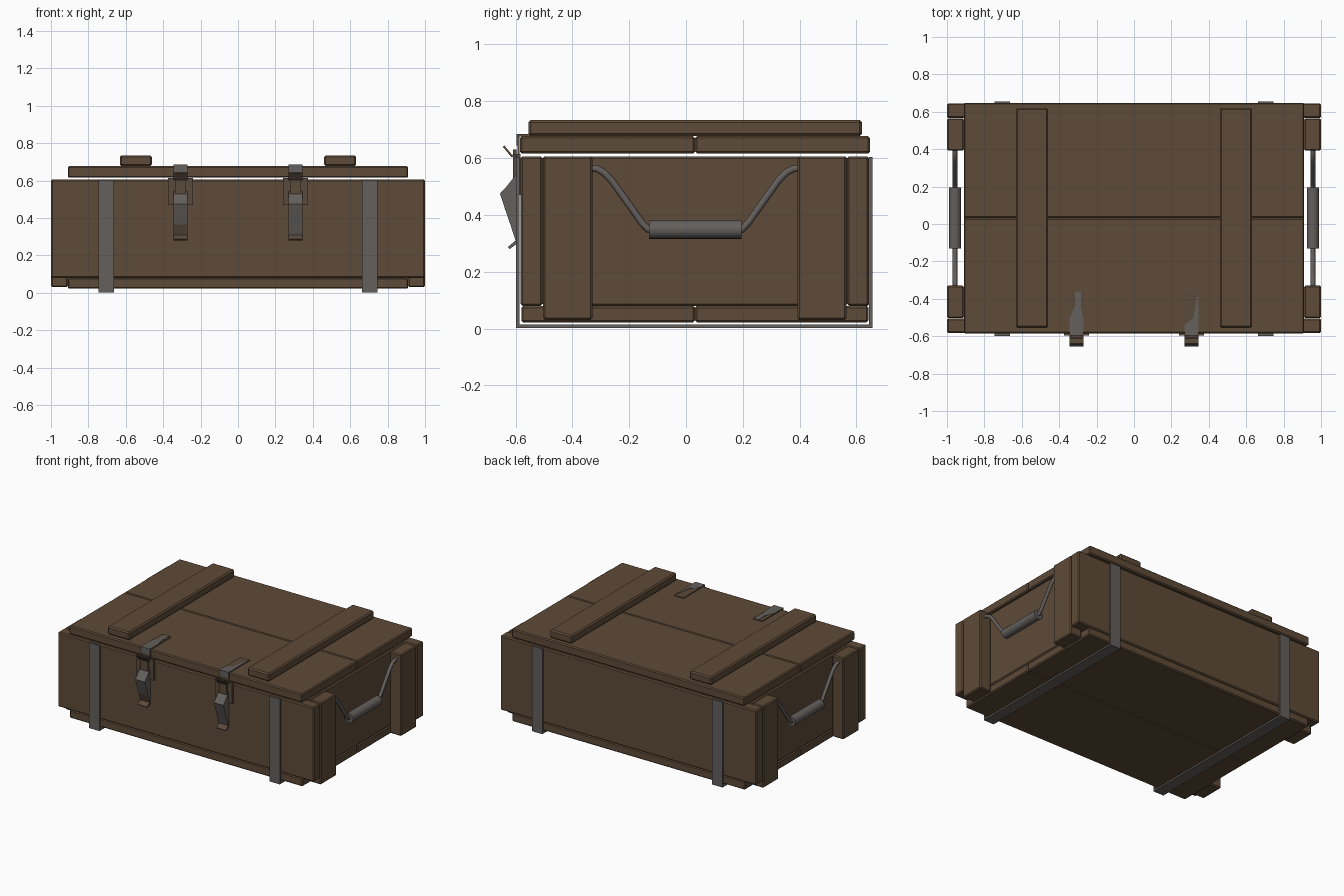
import bpy, bmesh, math
from mathutils import Vector

if "Cube" in bpy.data.objects:
    bpy.data.objects.remove(bpy.data.objects["Cube"])


def mat(name, c):
    m = bpy.data.materials.new(name)
    m.diffuse_color = (*c, 1)
    m.use_nodes = True
    m.node_tree.nodes["Principled BSDF"].inputs["Base Color"].default_value = m.diffuse_color
    return m


WOOD = mat("brown wood", (0.113, 0.070, 0.040))
STEEL = mat("worn grey steel", (0.125, 0.115, 0.108))
RUST = mat("rusty brown steel", (0.100, 0.067, 0.043))
YC = 0.032  # middle of the box in depth


def make(name, bm, *mats):
    bmesh.ops.recalc_face_normals(bm, faces=bm.faces)
    me = bpy.data.meshes.new(name)
    bm.to_mesh(me)
    bm.free()
    ob = bpy.data.objects.new(name, me)
    for m in mats:
        me.materials.append(m)
    bpy.context.collection.objects.link(ob)
    return ob


def box(name, x, y, z, m=WOOD, bevel=0.007):
    bm = bmesh.new()
    bmesh.ops.create_cube(bm, size=1)
    for v in bm.verts:
        v.co = [a[0] + (a[1] - a[0]) * (c + 0.5) for a, c in zip((x, y, z), v.co)]
    ob = make(name, bm, m)
    if bevel:
        b = ob.modifiers.new("bevel", 'BEVEL')
        b.width, b.segments = bevel, 1
    return ob


def strip(name, pts, x0, x1, thick, *mats):
    """Bent metal strip following (y, z) points, x0..x1 wide."""
    bm = bmesh.new()
    rows = [[bm.verts.new((x, y, z)) for x in (x0, x1)] for y, z in pts]
    for a, b in zip(rows, rows[1:]):
        bm.faces.new((a[0], a[1], b[1], b[0]))
    ob = make(name, bm, *mats)
    s = ob.modifiers.new("thickness", 'SOLIDIFY')
    s.thickness, s.offset, s.use_even_offset = thick, 0, True
    return ob


def prism(name, pts, axis, a, b, *mats):
    """Extrude a 2D outline along x (points are y, z) or z (points are x, y)."""
    bm = bmesh.new()
    put = (lambda p, t: (t, *p)) if axis == 'x' else (lambda p, t: (*p, t))
    lo = [bm.verts.new(put(p, a)) for p in pts]
    hi = [bm.verts.new(put(p, b)) for p in pts]
    bm.faces.new(lo)
    bm.faces.new(hi)
    for i in range(len(pts)):
        j = (i + 1) % len(pts)
        bm.faces.new((lo[i], lo[j], hi[j], hi[i]))
    return make(name, bm, *mats)


# front and back walls, with the floor and lid planks that meet in the middle
box("front_wall", (-1, 1), (-0.583, -0.505), (0.08, 0.606))
box("back_wall", (-1, 1), (0.567, 0.645), (0.08, 0.606))
for side, y in (("front", (-0.58, YC)), ("back", (YC, 0.642))):
    box(side + "_floor_plank", (-0.91, 0.91), y, (0.022, 0.08))
for side, y in (("front", (-0.585, YC)), ("back", (YC, 0.648))):
    box(side + "_lid_plank", (-0.91, 0.91), y, (0.616, 0.677))

for s, side in ((-1, "left"), (1, "right")):
    def xs(a, b):
        return sorted((s * a, s * b))

    # end wall, corner cleats and lid batten
    box(side + "_end_wall", xs(0.83, 0.91), (-0.505, 0.567), (0.08, 0.606))
    box(side + "_front_cleat", xs(0.91, 1), (-0.503, -0.33), (0.03, 0.606))
    box(side + "_back_cleat", xs(0.91, 1), (0.392, 0.565), (0.03, 0.606))
    box(side + "_lid_batten", xs(0.46, 0.632), (-0.555, 0.62), (0.677, 0.735), bevel=0.009)

    # steel band wrapped under the box
    strip(side + "_band", [(-0.592, 0.604), (-0.592, 0.008), (0.65, 0.008), (0.65, 0.604)],
          *xs(0.663, 0.745), 0.012, STEEL)

    # carrying handle: bent rod and grip
    half = [(-0.35, 0.565), (-0.315, 0.563), (-0.29, 0.55), (-0.262, 0.522),
            (-0.155, 0.372), (-0.135, 0.35), (-0.11, 0.345)]
    path = half + [(2 * YC - y, z) for y, z in reversed(half)]
    cu = bpy.data.curves.new(side + "_handle_rod", 'CURVE')
    cu.dimensions, cu.bevel_depth, cu.bevel_resolution = '3D', 0.0125, 2
    cu.use_fill_caps = True
    sp = cu.splines.new('POLY')
    sp.points.add(len(path) - 1)
    for p, (y, z) in zip(sp.points, path):
        p.co = (s * 0.957, y, z, 1)
    cu.materials.append(STEEL)
    bpy.context.collection.objects.link(bpy.data.objects.new(side + "_handle_rod", cu))
    bpy.ops.mesh.primitive_cylinder_add(vertices=20, radius=0.033, depth=0.326,
                                        location=(s * 0.957, YC, 0.349),
                                        rotation=(math.pi / 2, 0, 0))
    grip = bpy.context.object
    grip.name = side + "_handle_grip"
    grip.data.materials.append(STEEL)
    bpy.ops.object.shade_smooth_by_angle(angle=math.radians(40))

    # latch: wall plate, lid bracket with hook, link and lever
    cx = s * 0.307
    x0, x1 = cx - 0.037, cx + 0.037
    box(side + "_latch_plate", (cx - 0.066, cx + 0.066), (-0.597, -0.583), (0.47, 0.615), RUST, 0)
    strip(side + "_lid_bracket", [(-0.36, 0.679), (-0.59, 0.679), (-0.59, 0.61), (-0.614, 0.608),
                                  (-0.642, 0.642)], x0, x1, 0.007, RUST)
    box(side + "_latch_link", (cx - 0.03, cx + 0.03), (-0.609, -0.597), (0.49, 0.63), RUST, 0)
    lever = prism(side + "_latch_lever",
                  [(-0.597, 0.545), (-0.608, 0.53), (-0.632, 0.5), (-0.655, 0.475), (-0.637, 0.42),
                   (-0.618, 0.365), (-0.6, 0.31), (-0.627, 0.287), (-0.62, 0.28),
                   (-0.59, 0.303), (-0.592, 0.36), (-0.592, 0.5)],
                  'x', x0, x1, STEEL, RUST)
    low = 0.32 if s > 0 else 0.36
    for f in lever.data.polygons:  # rusty lower lip and upper edge
        if abs(f.normal.x) < 0.5 and (f.center.z < low or f.center.z > 0.53):
            f.material_index = 1

    # bare steel worn through on the lid bracket
    if s < 0:
        worn = [(x0, -0.593), (x1, -0.593), (x1, -0.51), (cx + 0.022, -0.44), (cx + 0.025, -0.36),
                (cx - 0.01, -0.36), (cx - 0.006, -0.43), (x0, -0.5)]
    else:
        worn = [(x0, -0.593), (x1, -0.593), (x1, -0.39), (cx + 0.028, -0.39), (cx + 0.012, -0.5),
                (x0, -0.54)]
    prism(side + "_bracket_wear", worn, 'z', 0.681, 0.685, STEEL)
    box(side + "_bracket_front_wear", (x0, x1), (-0.597, -0.59), (0.645, 0.685), STEEL, 0)
